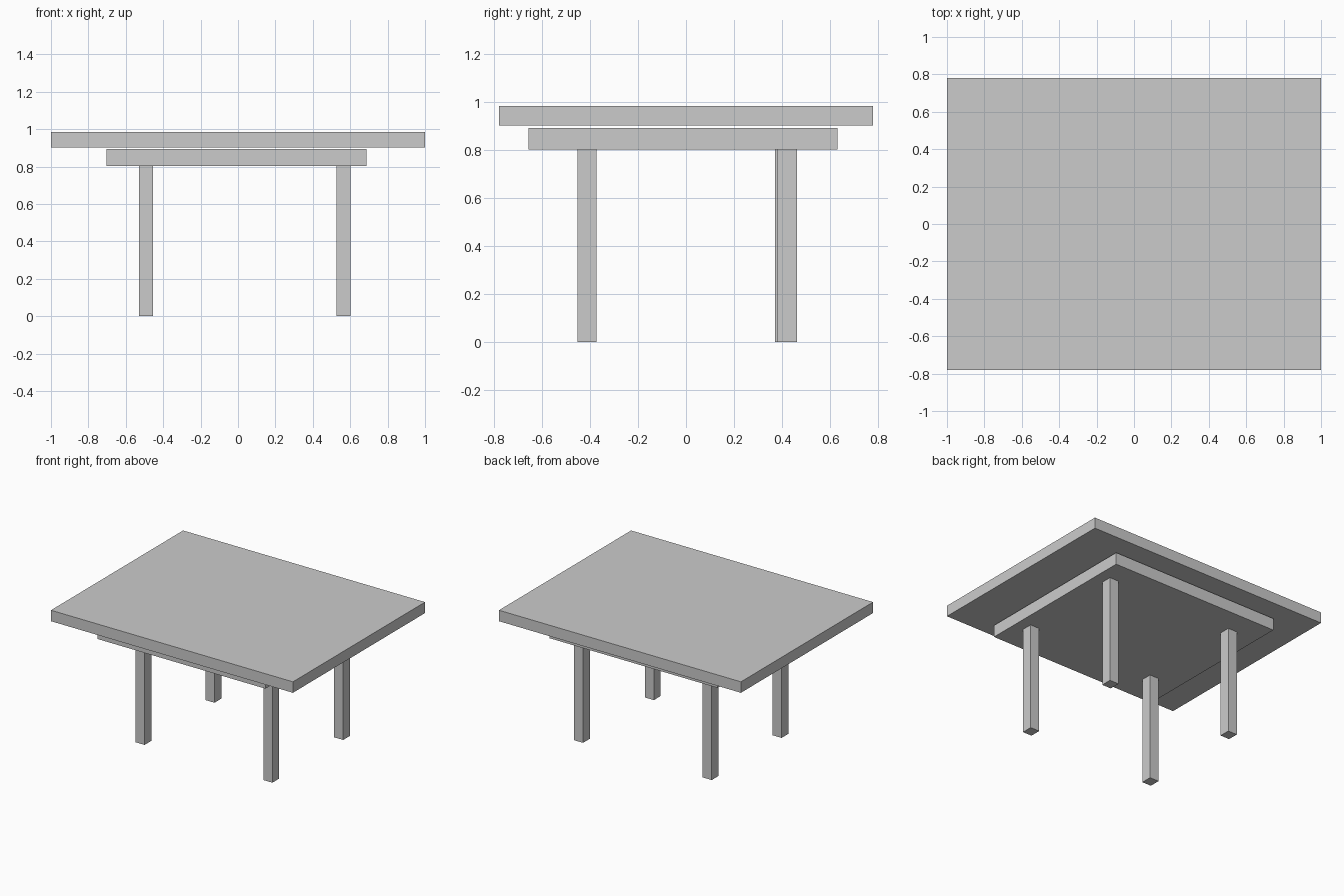
import bpy
from mathutils import Vector

if "Cube" in bpy.data.objects:
    bpy.data.objects.remove(bpy.data.objects["Cube"])


def box(name, low, high):
    """Box between two opposite corners."""
    low, high = Vector(low), Vector(high)
    bpy.ops.mesh.primitive_cube_add(size=1, location=(low + high) / 2)
    obj = bpy.context.object
    obj.name = name
    obj.scale = high - low
    bpy.ops.object.transform_apply(location=False, rotation=False, scale=True)
    return obj


# Table top and the slightly off-centre slab just beneath it
box("table_top", (-1, -0.78, 0.903), (1, 0.78, 0.985))
box("under_slab", (-0.703, -0.657, 0.803), (0.687, 0.631, 0.893))

# Four legs: centre x, centre y
LEG_X, LEG_Y, LEG_H = 0.075, 0.081, 0.803
legs = {
    "front_left_leg": (-0.492, -0.413),
    "front_right_leg": (0.564, -0.413),
    "back_left_leg": (-0.492, 0.412),
    "back_right_leg": (0.564, 0.423),
}
for name, (x, y) in legs.items():
    box(name, (x - LEG_X / 2, y - LEG_Y / 2, 0),
        (x + LEG_X / 2, y + LEG_Y / 2, LEG_H))
